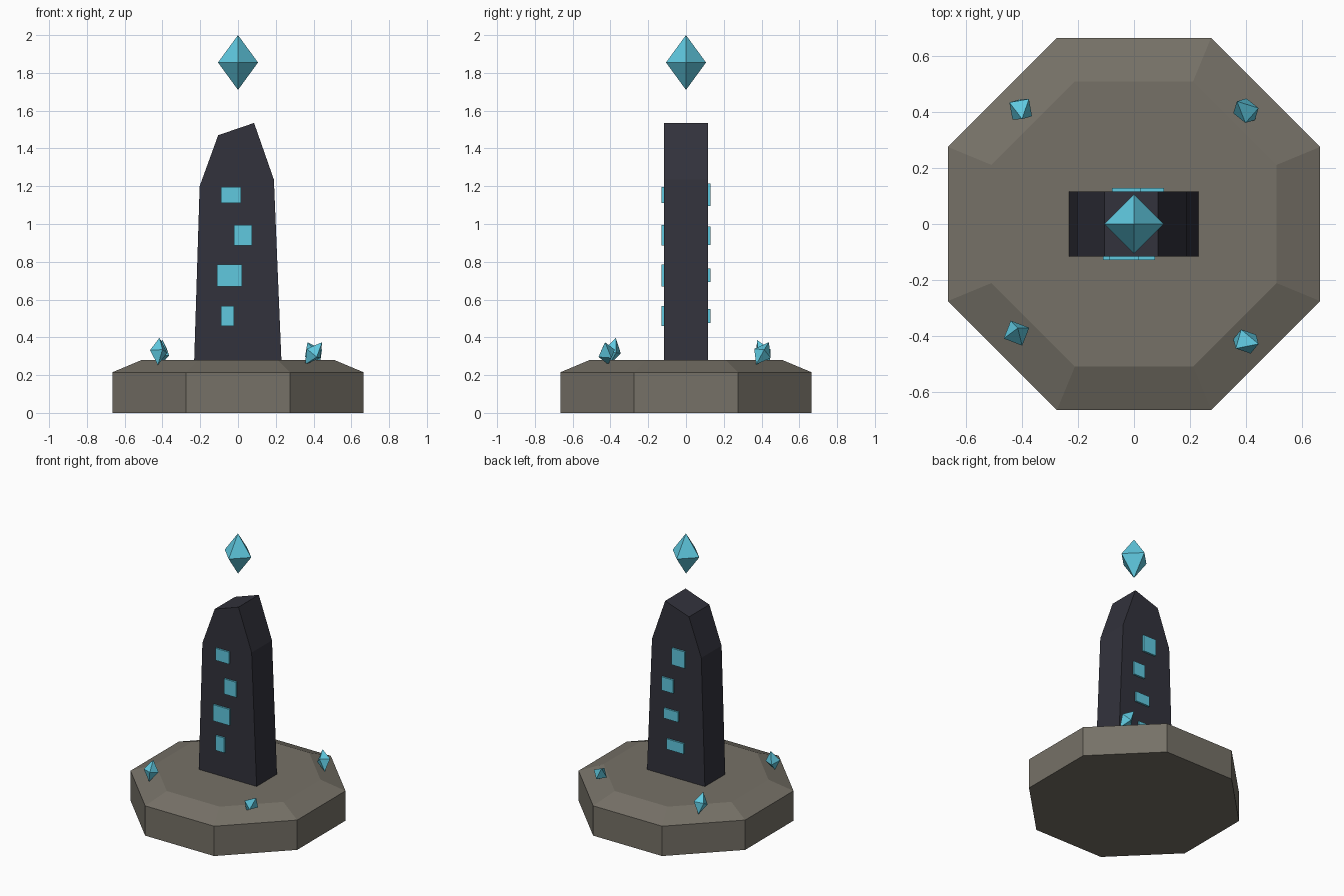
import bpy, bmesh, math
from mathutils import Matrix, Euler

cube = bpy.data.objects.get("Cube")
if cube:
    bpy.data.objects.remove(cube)


def material(name, color):
    mat = bpy.data.materials.new(name)
    mat.use_nodes = True
    mat.diffuse_color = (*color, 1)
    mat.node_tree.nodes["Principled BSDF"].inputs["Base Color"].default_value = (*color, 1)
    return mat


STONE = material("warm grey stone", (0.18, 0.165, 0.135))
SLATE = material("dark slate", (0.032, 0.032, 0.045))
CYAN = material("glowing cyan", (0.115, 0.58, 0.74))


def finish(name, bm, mat):
    bmesh.ops.recalc_face_normals(bm, faces=bm.faces)
    mesh = bpy.data.meshes.new(name)
    bm.to_mesh(mesh)
    bm.free()
    mesh.materials.append(mat)
    obj = bpy.data.objects.new(name, mesh)
    bpy.context.collection.objects.link(obj)
    return obj


def loft(name, rings, mat):
    """Join closed rings of equal length and cap both ends."""
    bm = bmesh.new()
    loops = [[bm.verts.new(p) for p in ring] for ring in rings]
    for a, b in zip(loops, loops[1:]):
        for i in range(len(a)):
            j = (i + 1) % len(a)
            bm.faces.new((a[i], a[j], b[j], b[i]))
    bm.faces.new(loops[0])
    bm.faces.new(loops[-1])
    return finish(name, bm, mat)


def crystal(name, center, radius, half_height, tilt=(0, 0, 0)):
    """Eight-sided double pyramid."""
    bm = bmesh.new()
    for depth, flip in ((half_height, 0), (half_height, math.pi)):
        bmesh.ops.create_cone(bm, cap_ends=False, segments=4, radius1=radius, radius2=0,
                              depth=depth, matrix=Matrix.Rotation(flip, 4, 'X')
                              @ Matrix.Translation((0, 0, depth / 2)))
    bmesh.ops.remove_doubles(bm, verts=bm.verts, dist=0.0005)
    bm.transform(Matrix.Translation(center) @ Euler(tilt).to_matrix().to_4x4())
    return finish(name, bm, CYAN)


def octagon(apothem, z):
    r = apothem / math.cos(math.pi / 8)
    angles = [(i + 0.5) * math.pi / 4 for i in range(8)]
    return [(r * math.cos(a), r * math.sin(a), z) for a in angles]


# Octagonal plinth with a sloped rim
loft("plinth", [octagon(0.665, 0), octagon(0.665, 0.215), octagon(0.51, 0.28)], STONE)

# Tapered monolith with a slanted top
outline = [(-0.232, 0.275), (0.23, 0.275), (0.19, 1.235),
           (0.085, 1.535), (-0.105, 1.47), (-0.203, 1.2)]
loft("monolith", [[(x, y, z) for x, z in outline] for y in (-0.116, 0.116)], SLATE)

# Raised rune blocks on both broad faces: x range, z range
front_runes = [(-0.09, 0.017, 1.11, 1.197), (-0.02, 0.075, 0.885, 0.995),
               (-0.11, 0.022, 0.668, 0.785), (-0.09, -0.02, 0.46, 0.567)]
back_runes = [(-0.078, 0.025, 1.095, 1.215), (0.015, 0.107, 0.89, 0.987),
              (-0.025, 0.09, 0.693, 0.765), (-0.07, 0.065, 0.475, 0.55)]
for side, sign, runes in (("front", -1, front_runes), ("back", 1, back_runes)):
    for n, (x0, x1, z0, z1) in enumerate(runes, 1):
        loft(f"{side}_rune_{n}",
             [[(x0, y, z0), (x1, y, z0), (x1, y, z1), (x0, y, z1)]
              for y in (sign * 0.11, sign * 0.129)], CYAN)

# Floating crystal above the monolith
crystal("floating_crystal", (0, 0, 1.855), 0.106, 0.145)

# Small tilted crystals around the rim
crystal("front_right_shard", (-0.42, -0.39, 0.325), 0.05, 0.075, (-0.2, 0.15, 0.4))
crystal("front_left_shard", (0.4, -0.42, 0.315), 0.05, 0.075, (0.45, 0.5, 0.6))
crystal("back_left_shard", (0.4, 0.405, 0.315), 0.05, 0.075, (-0.55, -0.4, 0.2))
crystal("back_right_shard", (-0.405, 0.41, 0.32), 0.05, 0.075, (0.35, -0.35, 0.9))
